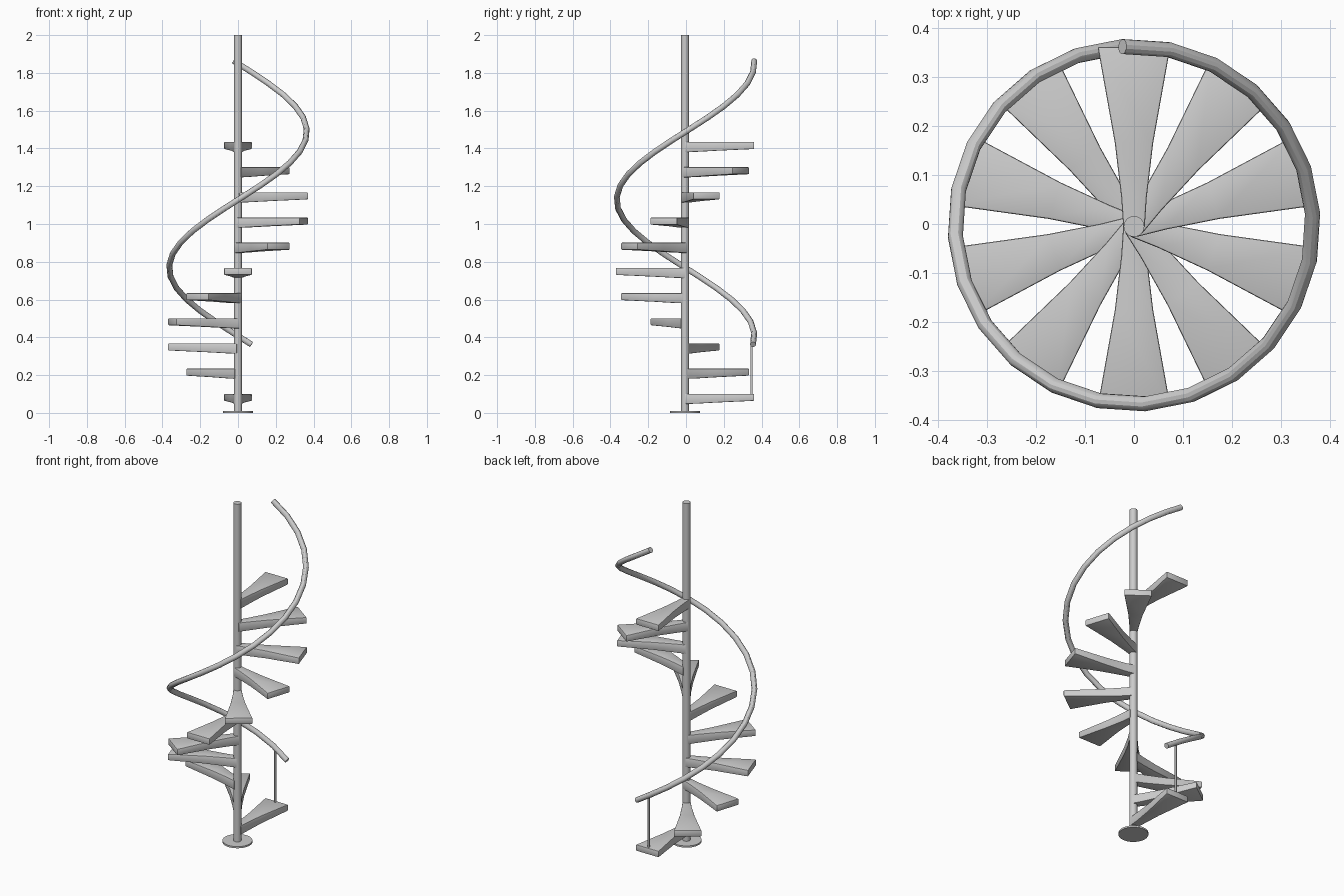
import bpy, bmesh, math

if "Cube" in bpy.data.objects:
    bpy.data.objects.remove(bpy.data.objects["Cube"])

CY = -0.005          # the stair axis sits slightly forward of the origin
STEPS = 11


def smooth(ob, angle=30):
    bpy.ops.object.select_all(action='DESELECT')
    ob.select_set(True)
    bpy.context.view_layer.objects.active = ob
    bpy.ops.object.shade_smooth_by_angle(angle=math.radians(angle))


def cylinder(name, x, y, z0, z1, r, sides):
    bpy.ops.mesh.primitive_cylinder_add(vertices=sides, radius=r, depth=z1 - z0,
                                        location=(x, y, (z0 + z1) / 2))
    ob = bpy.context.object
    ob.name = name
    smooth(ob)
    return ob


def tread_mesh():
    # stations along the tread: distance from axis, half width, thickness
    stations = [(0, 0.022, 0.054), (0.06, 0.026, 0.052),
                (0.17, 0.039, 0.046), (0.366, 0.074, 0.037)]
    bm = bmesh.new()
    rings = []
    for r, w, t in stations:
        rings.append([bm.verts.new(p) for p in
                      ((r, -w, 0), (r, w, 0), (r, w, -t), (r, -w, -t))])
    for a, b in zip(rings, rings[1:]):
        for i in range(4):
            j = (i + 1) % 4
            bm.faces.new((a[i], a[j], b[j], b[i]))
    bm.faces.new(rings[0])
    bm.faces.new(rings[-1])
    bmesh.ops.recalc_face_normals(bm, faces=bm.faces)
    # soften the long edges and the outer end
    edges = [e for e in bm.edges if e.calc_face_angle(0) > 0.7
             and max(v.co.x for v in e.verts) > 0.05]
    bmesh.ops.bevel(bm, geom=edges, offset=0.004, segments=2, profile=0.5,
                    affect='EDGES')
    me = bpy.data.meshes.new("tread")
    bm.to_mesh(me)
    bm.free()
    return me


# central pole and base plate
cylinder("pole", 0, CY, 0, 2, 0.021, 32)
cylinder("base_plate", 0, CY, 0, 0.01, 0.08, 32)

# winding treads, 36 degrees apart
mesh = tread_mesh()
for i in range(STEPS):
    step = bpy.data.objects.new(f"tread_{i + 1}", mesh)
    step.location = (0, CY, 0.101 + 0.1333 * i)
    step.rotation_euler.z = math.radians(90 + 36 * i)
    bpy.context.collection.objects.link(step)
smooth(step)

# baluster on the first tread
cylinder("baluster", 0, 0.347, 0.095, 0.40, 0.006, 12)

# helical handrail
SEGS = 25
curve = bpy.data.curves.new("handrail", 'CURVE')
curve.dimensions = '3D'
curve.bevel_depth = 0.0155
curve.bevel_resolution = 4
curve.use_fill_caps = True
spline = curve.splines.new('POLY')
spline.points.add(SEGS)
for k, p in enumerate(spline.points):
    a = math.radians(78.7 + 15 * k)
    p.co = (0.3645 * math.cos(a), 0.3645 * math.sin(a) + CY / 2,
            0.362 + 1.502 * k / SEGS, 1)
rail = bpy.data.objects.new("handrail", curve)
bpy.context.collection.objects.link(rail)
bpy.ops.object.select_all(action='DESELECT')
rail.select_set(True)
bpy.context.view_layer.objects.active = rail
bpy.ops.object.convert(target='MESH')
smooth(bpy.context.object)
